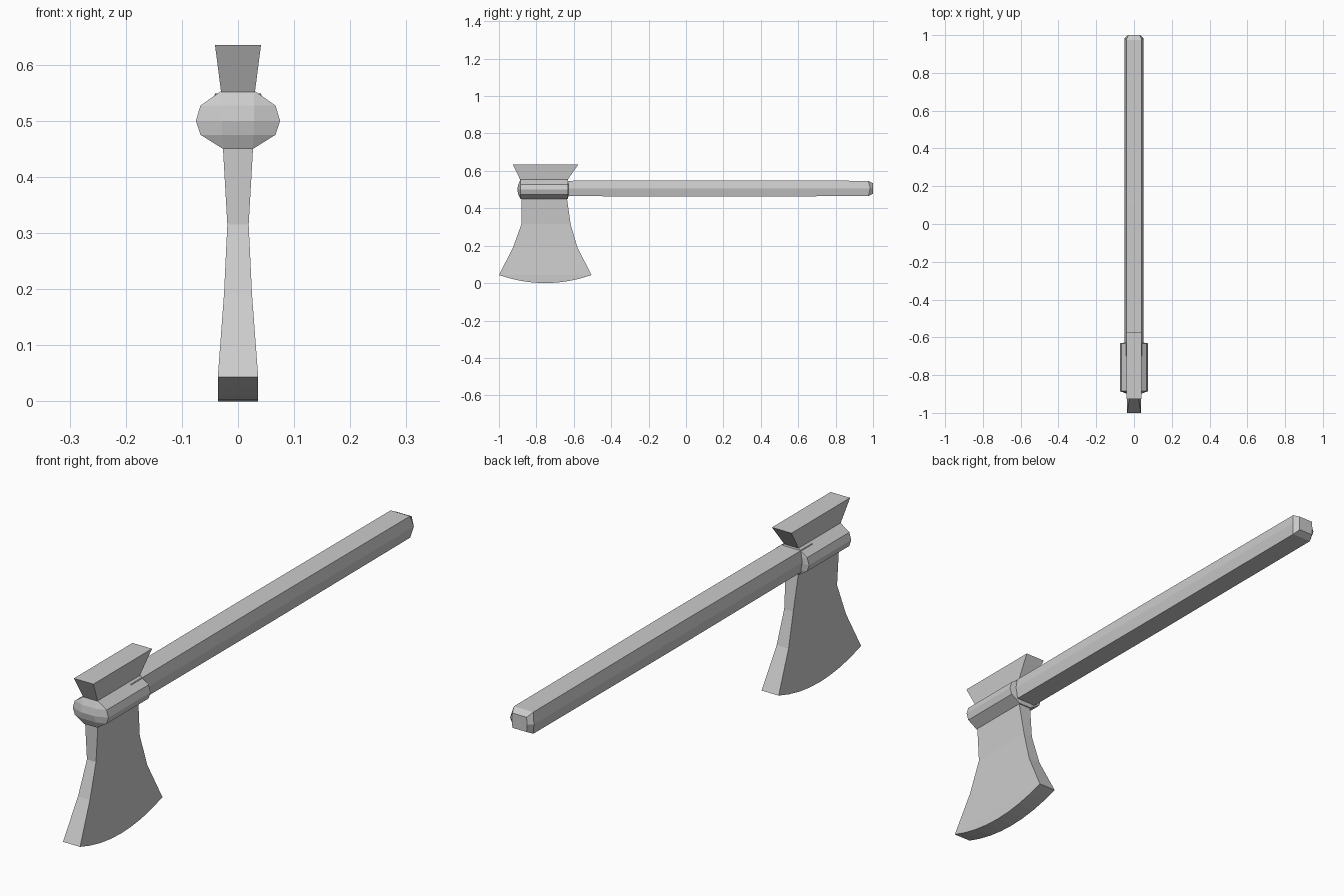
import bpy
import bmesh

cube = bpy.data.objects.get("Cube")
if cube:
    bpy.data.objects.remove(cube, do_unlink=True)

GREY = (0.6, 0.6, 0.6, 1)
steel = bpy.data.materials.new("plain grey")
steel.use_nodes = True
steel.diffuse_color = GREY
steel.node_tree.nodes["Principled BSDF"].inputs["Base Color"].default_value = GREY


def finish(name, bm):
    """Turn a bmesh into a flat-shaded object."""
    bmesh.ops.recalc_face_normals(bm, faces=bm.faces)
    mesh = bpy.data.meshes.new(name)
    bm.to_mesh(mesh)
    bm.free()
    mesh.materials.append(steel)
    obj = bpy.data.objects.new(name, mesh)
    bpy.context.collection.objects.link(obj)
    return obj


def loft(name, rings):
    """Skin a list of equal-length point rings and cap both ends."""
    bm = bmesh.new()
    loops = [[bm.verts.new(p) for p in ring] for ring in rings]
    for a, b in zip(loops, loops[1:]):
        for i in range(len(a)):
            j = (i + 1) % len(a)
            bm.faces.new((a[i], a[j], b[j], b[i]))
    bm.faces.new(loops[0])
    bm.faces.new(loops[-1])
    return finish(name, bm)


def layer(z, hx, y0, y1):
    return [(-hx, y0, z), (hx, y0, z), (hx, y1, z), (-hx, y1, z)]


# Flared hammer poll above the collar
loft("poll", [layer(0.55, 0.03, -0.885, -0.635), layer(0.635, 0.041, -0.927, -0.575)])


# Faceted collar, with slightly domed ends
def collar_layer(z, hx, bulge):
    inner = min(hx, 0.03) * 0.95
    f, b = -0.885, -0.632
    return [(-hx, f, z), (-inner, f - bulge, z), (inner, f - bulge, z), (hx, f, z),
            (hx, b, z), (inner, b + bulge / 2, z), (-inner, b + bulge / 2, z), (-hx, b, z)]


loft("collar", [collar_layer(*row) for row in (
    (0.45, 0.027, 0), (0.475, 0.067, 0.012), (0.5, 0.075, 0.017),
    (0.527, 0.067, 0.012), (0.553, 0.03, 0))])

# Blade: side outline built from stacked widths, closed by a curved edge
rows = [(0.455, 0.027, -0.88, -0.637), (0.315, 0.019, -0.88, -0.617),
        (0.19, 0.025, -0.925, -0.58), (0.043, 0.036, -1.0, -0.505)]
bm = bmesh.new()
sides = []
STEPS = 8
for s in (-1, 1):
    front = [bm.verts.new((s * hx, y0, z)) for z, hx, y0, y1 in rows]
    back = [bm.verts.new((s * hx, y1, z)) for z, hx, y0, y1 in rows]
    z, hx, y0, y1 = rows[-1]
    arc = []
    for i in range(1, STEPS):
        t = i / STEPS
        arc.append(bm.verts.new((s * hx, y0 + (y1 - y0) * t, z * (2 * t - 1) ** 2)))
    for i in range(len(rows) - 1):
        bm.faces.new((front[i], back[i], back[i + 1], front[i + 1]))
    bm.faces.new([front[-1]] + arc + [back[-1]])
    sides.append(front + arc + back[::-1])
left, right = sides
for i in range(len(left)):
    j = (i + 1) % len(left)
    bm.faces.new((left[i], left[j], right[j], right[i]))
finish("blade", bm)

# Six-sided handle with a bevelled square end
MID = 0.506


def handle_ring(y_flat, y_side, flat, side, height):
    return [(side, y_side, MID), (flat, y_flat, MID + height), (-flat, y_flat, MID + height),
            (-side, y_side, MID), (-flat, y_flat, MID - height), (flat, y_flat, MID - height)]


loft("handle", [handle_ring(-0.7, -0.7, 0.041, 0.05, 0.041),
                handle_ring(0.1, 0.1, 0.041, 0.049, 0.043),
                handle_ring(0.975, 0.985, 0.041, 0.05, 0.041),
                handle_ring(1.0, 1.0, 0.03, 0.032, 0.028)])
